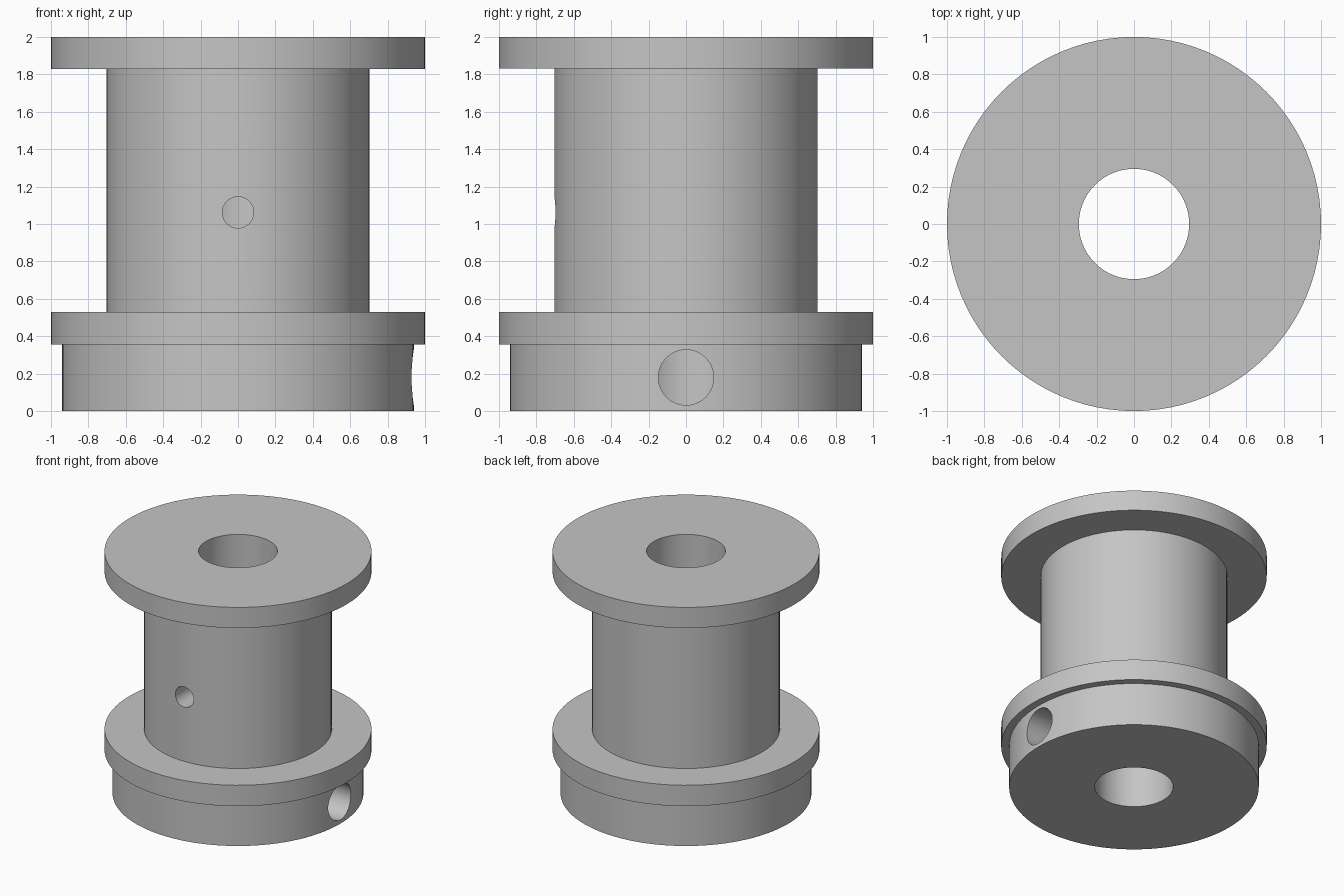
import bpy, bmesh, math
from mathutils import Matrix, Vector

cube = bpy.data.objects.get("Cube")
if cube:
    bpy.data.objects.remove(cube, do_unlink=True)

SEGMENTS = 96
BORE = 0.295

metal = bpy.data.materials.new("plain_grey")
metal.use_nodes = True
grey = (0.56, 0.56, 0.56, 1)
metal.diffuse_color = grey
metal.node_tree.nodes["Principled BSDF"].inputs["Base Color"].default_value = grey


def add_object(name, bm):
    bmesh.ops.recalc_face_normals(bm, faces=bm.faces)
    mesh = bpy.data.meshes.new(name)
    bm.to_mesh(mesh)
    bm.free()
    mesh.materials.append(metal)
    obj = bpy.data.objects.new(name, mesh)
    bpy.context.collection.objects.link(obj)
    return obj


def lathe(name, profile):
    """Turn a closed (radius, height) outline around z."""
    bm = bmesh.new()
    verts = [bm.verts.new((r, 0, z)) for r, z in profile]
    edges = [bm.edges.new((v, verts[i - 1])) for i, v in enumerate(verts)]
    bmesh.ops.spin(bm, geom=verts + edges, cent=(0, 0, 0), axis=(0, 0, 1),
                   angle=math.tau, steps=SEGMENTS, use_merge=True)
    bmesh.ops.remove_doubles(bm, verts=bm.verts, dist=1e-4)
    return add_object(name, bm)


def drill(target, name, direction, height, radius):
    """Cut a radial screw hole from the outside into the bore."""
    d = Vector(direction)
    length = 1.1
    bm = bmesh.new()
    place = (Matrix.Translation(d * length / 2 + Vector((0, 0, height)))
             @ d.to_track_quat('Z', 'Y').to_matrix().to_4x4())
    bmesh.ops.create_cone(bm, cap_ends=True, segments=48, radius1=radius,
                          radius2=radius, depth=length, matrix=place)
    cutter = add_object(name, bm)
    cutter.hide_render = True
    mod = target.modifiers.new(name, 'BOOLEAN')
    mod.operation = 'DIFFERENCE'
    mod.solver = 'EXACT'
    mod.object = cutter
    bpy.ops.object.modifier_apply(modifier=name)
    bpy.data.objects.remove(cutter, do_unlink=True)


# Flanged spool: hub, lower flange, barrel, upper flange, central bore
spool = lathe("flanged_spool", [
    (BORE, 0), (0.94, 0), (0.94, 0.357),
    (1, 0.357), (1, 0.53), (0.703, 0.53),
    (0.703, 1.83), (1, 1.83), (1, 2), (BORE, 2)])
bpy.context.view_layer.objects.active = spool
spool.select_set(True)

# Set screw hole in the hub and small hole in the barrel
drill(spool, "hub_hole_cutter", (1, 0, 0), 0.18, 0.148)
drill(spool, "barrel_hole_cutter", (0, -1, 0), 1.062, 0.084)

bpy.ops.object.shade_smooth_by_angle(angle=math.radians(30))
